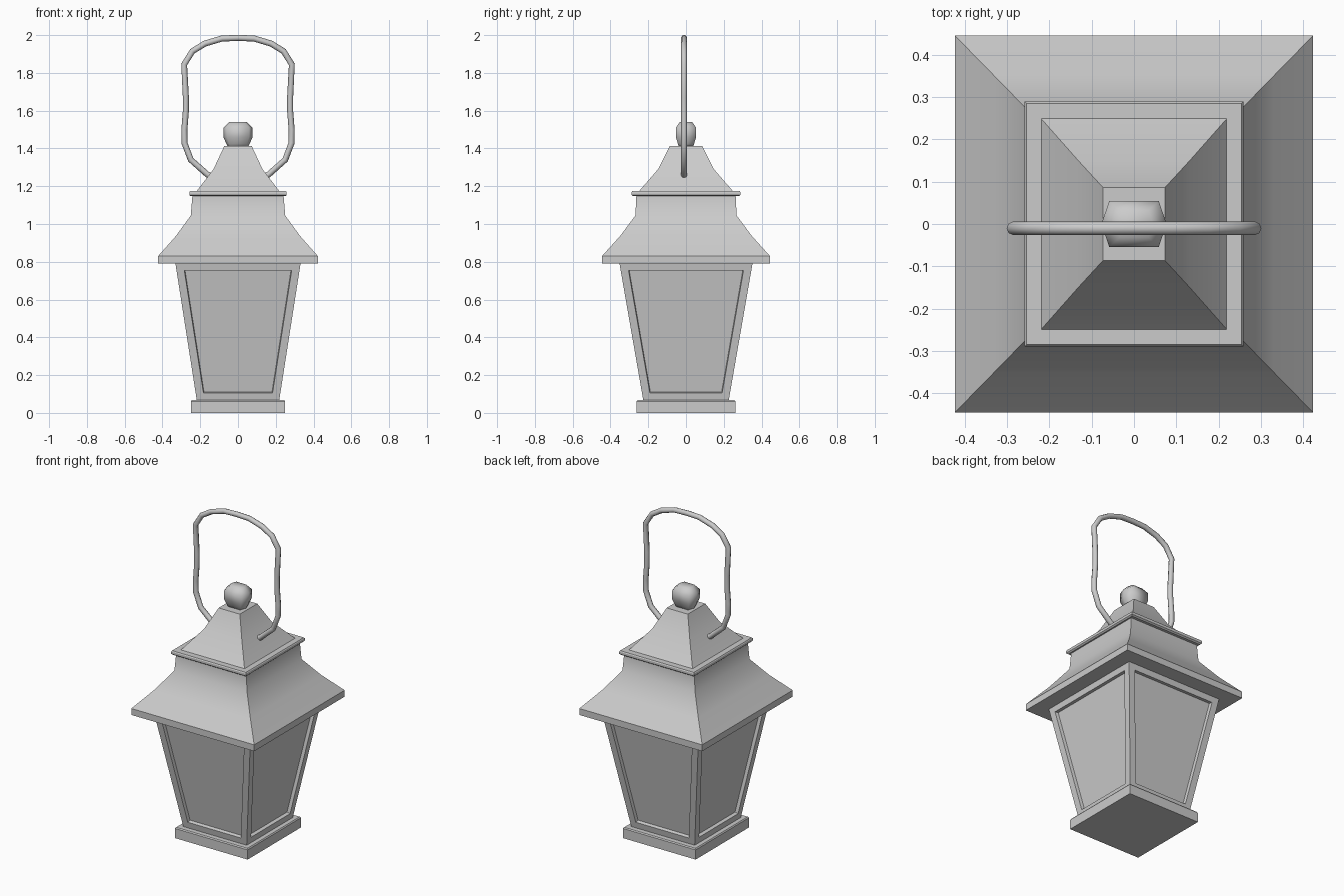
import bpy, bmesh, math

if "Cube" in bpy.data.objects:
    bpy.data.objects.remove(bpy.data.objects["Cube"])

RECT = [(-1, -1), (1, -1), (1, 1), (-1, 1)]


def loft(name, rings, section=RECT, smooth=None):
    """Stack scaled copies of a cross-section; rings are (half_x, half_y, z)."""
    bm = bmesh.new()
    loops = [[bm.verts.new((sx * x, sy * y, z)) for sx, sy in section] for x, y, z in rings]
    n = len(section)
    for low, high in zip(loops, loops[1:]):
        for i in range(n):
            j = (i + 1) % n
            bm.faces.new((low[i], low[j], high[j], high[i]))
    bm.faces.new(loops[0][::-1])
    bm.faces.new(loops[-1])
    bm.normal_update()
    mesh = bpy.data.meshes.new(name)
    bm.to_mesh(mesh)
    bm.free()
    obj = bpy.data.objects.new(name, mesh)
    bpy.context.collection.objects.link(obj)
    if smooth:
        smooth_by_angle(obj, smooth)
    return obj


def smooth_by_angle(obj, degrees):
    bpy.ops.object.select_all(action='DESELECT')
    obj.select_set(True)
    bpy.context.view_layer.objects.active = obj
    bpy.ops.object.shade_smooth_by_angle(angle=math.radians(degrees))


# Base plinth
loft("base", [(0.25, 0.262, 0), (0.25, 0.262, 0.06), (0.245, 0.257, 0.067)])

# Tapered glass housing with a recessed panel on each side
housing = loft("housing", [(0.218, 0.226, 0.065), (0.332, 0.353, 0.795)])
bm = bmesh.new()
bm.from_mesh(housing.data)
sides = [f for f in bm.faces if abs(f.normal.z) < 0.7]
bmesh.ops.inset_individual(bm, faces=sides, thickness=0.041, use_even_offset=True)
bmesh.ops.inset_individual(bm, faces=sides, thickness=0.003, depth=-0.02, use_even_offset=True)
bm.to_mesh(housing.data)
bm.free()

# Flared lower roof with its eave
loft("lower_roof", [(0.423, 0.445, 0.79), (0.423, 0.445, 0.83), (0.33, 0.35, 0.935),
                    (0.25, 0.268, 1.045), (0.241, 0.263, 1.155)], smooth=35)

# Collar between the roofs
loft("collar", [(0.25, 0.28, 1.147), (0.258, 0.289, 1.154),
                (0.258, 0.289, 1.168), (0.254, 0.285, 1.174)])

# Concave upper roof
loft("upper_roof", [(0.222, 0.252, 1.17), (0.13, 0.148, 1.29), (0.073, 0.086, 1.412)], smooth=35)

# Six-sided knob
hexagon = [(-1, 0), (-0.76, -1), (0.76, -1), (1, 0), (0.76, 1), (-0.76, 1)]
loft("knob", [(0.052, 0.038, 1.405), (0.062, 0.043, 1.425), (0.077, 0.054, 1.46),
              (0.077, 0.054, 1.51), (0.045, 0.032, 1.541)], section=hexagon, smooth=75)

# Bent wire handle, mirrored from one half path
half = [(0.14, 1.253), (0.16, 1.26), (0.25, 1.34), (0.284, 1.43), (0.284, 1.50), (0.276, 1.60),
        (0.276, 1.67), (0.285, 1.845), (0.241, 1.915), (0.175, 1.955), (0.085, 1.982)]
path = half + [(0, 1.985)] + [(-x, z) for x, z in reversed(half)]
curve = bpy.data.curves.new("handle", 'CURVE')
curve.dimensions = '3D'
curve.bevel_depth = 0.016
curve.bevel_resolution = 2
curve.use_fill_caps = True
spline = curve.splines.new('POLY')
spline.points.add(len(path) - 1)
for point, (x, z) in zip(spline.points, path):
    point.co = (x, -0.01, z, 1)
handle = bpy.data.objects.new("handle", curve)
bpy.context.collection.objects.link(handle)
bpy.ops.object.select_all(action='DESELECT')
handle.select_set(True)
bpy.context.view_layer.objects.active = handle
bpy.ops.object.convert(target='MESH')
smooth_by_angle(bpy.context.view_layer.objects.active, 60)
